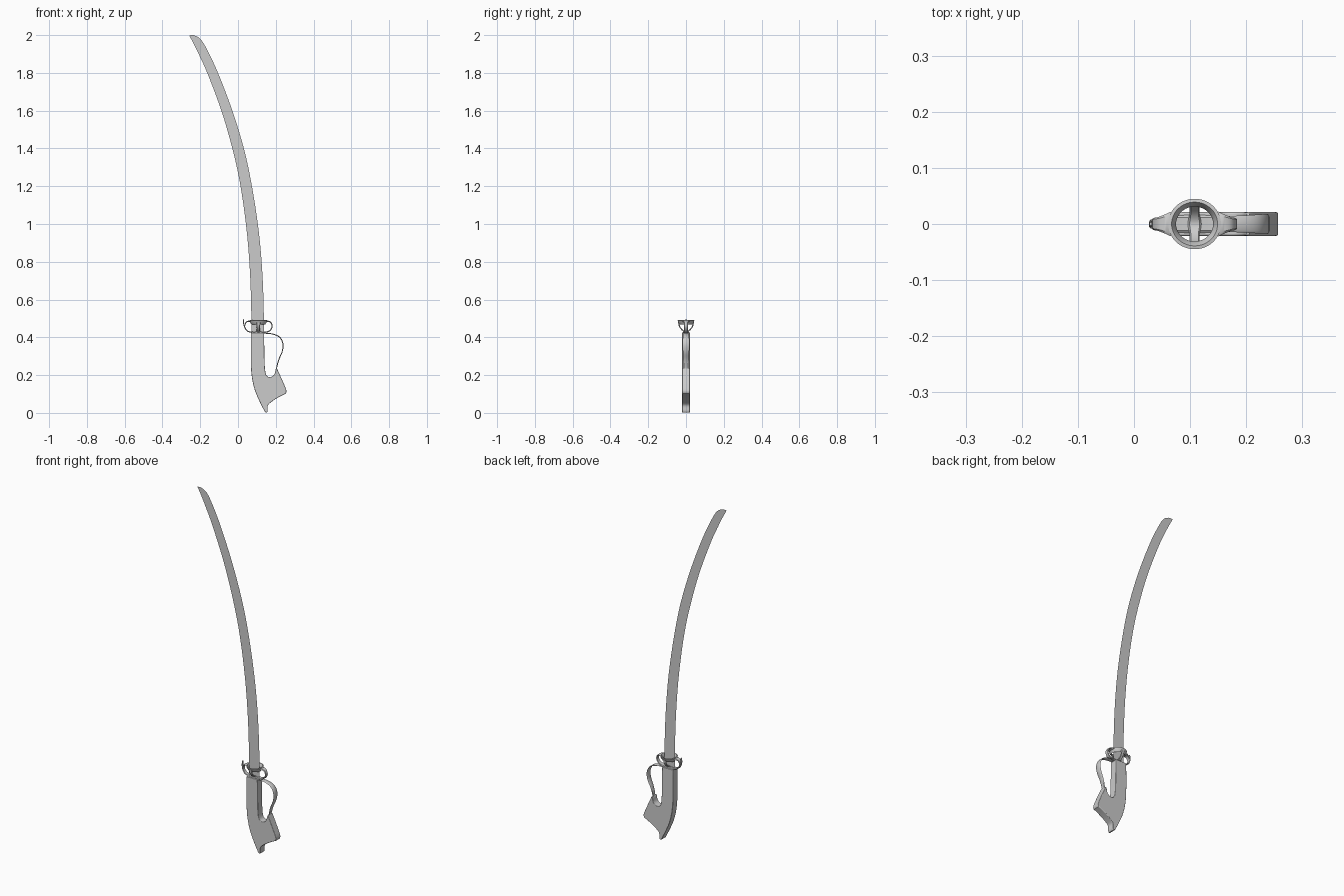
import bpy, bmesh, math
from mathutils import Vector

if "Cube" in bpy.data.objects:
    bpy.data.objects.remove(bpy.data.objects["Cube"])

CX = 0.108  # centre line of blade and hilt


def smooth(pts, n=5):
    """Catmull-Rom curve through points of any dimension."""
    p = [Vector(q) for q in pts]
    p = [2 * p[0] - p[1]] + p + [2 * p[-1] - p[-2]]
    out = []
    for a, b, c, d in zip(p, p[1:], p[2:], p[3:]):
        for i in range(n):
            t = i / n
            out.append(0.5 * (2 * b + (c - a) * t + (2 * a - 5 * b + 4 * c - d) * t * t
                              + (3 * b - a - 3 * c + d) * t ** 3))
    return out + [p[-2]]


def finish(name, bm, angle=35):
    bmesh.ops.recalc_face_normals(bm, faces=bm.faces)
    me = bpy.data.meshes.new(name)
    bm.to_mesh(me)
    bm.free()
    ob = bpy.data.objects.new(name, me)
    bpy.context.collection.objects.link(ob)
    bpy.ops.object.select_all(action='DESELECT')
    bpy.context.view_layer.objects.active = ob
    ob.select_set(True)
    bpy.ops.object.shade_smooth_by_angle(angle=math.radians(angle))
    return ob


def loft(bm, rings, closed=False):
    """Join equal vertex rings with quads, capping open ends."""
    k = len(rings[0])
    vs = [[bm.verts.new(c) for c in r] for r in rings]
    for a, b in zip(vs, vs[1:] + vs[:1] if closed else vs[1:]):
        for i in range(k):
            bm.faces.new((a[i], a[(i + 1) % k], b[(i + 1) % k], b[i]))
    if not closed:
        bm.faces.new(vs[0])
        bm.faces.new(vs[-1])


def strap(name, pts, thick=0.006, across='y'):
    """Bent ribbon; pts are (along, z, half width)."""
    path = smooth(pts)
    rings = []
    for i, p in enumerate(path):
        t = path[min(i + 1, len(path) - 1)] - path[max(i - 1, 0)]
        n = Vector((-t[1], t[0])).normalized() * thick / 2
        ring = []
        for s, w in ((1, 0.75), (0, 1), (-1, 0.75), (-1, -0.75), (0, -1), (1, -0.75)):
            u, z, v = p[0] + n.x * s, p[1] + n.y * s, w * p[2]
            ring.append((u, v, z) if across == 'y' else (CX + v, u, z))
        rings.append(ring)
    bm = bmesh.new()
    loft(bm, rings)
    return finish(name, bm)


# blade: flat curved sheet, rows of (left x, left z, right x, right z)
rows = smooth([(0.071, 0.42, 0.137, 0.42), (0.069, 0.6, 0.135, 0.6), (0.06, 0.8, 0.125, 0.8),
               (0.042, 1.0, 0.105, 1.0), (0.01, 1.22, 0.07, 1.22), (-0.03, 1.4, 0.031, 1.4),
               (-0.088, 1.6, -0.03, 1.6), (-0.163, 1.8, -0.106, 1.8), (-0.213, 1.91, -0.17, 1.935),
               (-0.235, 1.955, -0.203, 1.983), (-0.259, 1.999, -0.235, 2.0)])
bm = bmesh.new()
pairs = [(bm.verts.new((r[0], 0, r[1])), bm.verts.new((r[2], 0, r[3]))) for r in rows]
for a, b in zip(pairs, pairs[1:]):
    bm.faces.new((a[0], a[1], b[1], b[0]))
finish("blade", bm)

# grip: extruded profile with hooked pommel and rounded edges
outline = []
for part in (
    [(0.068, 0.425), (0.068, 0.26), (0.075, 0.18), (0.091, 0.115), (0.117, 0.055), (0.143, 0.004)],
    [(0.152, 0.0), (0.157, 0.012), (0.158, 0.04), (0.182, 0.062), (0.215, 0.083), (0.242, 0.097)],
    [(0.253, 0.102), (0.256, 0.12), (0.238, 0.165), (0.205, 0.238)],
    [(0.2, 0.232), (0.192, 0.203), (0.172, 0.19), (0.152, 0.197), (0.143, 0.23), (0.14, 0.3), (0.138, 0.425)],
):
    outline += smooth(part, 4)
bm = bmesh.new()
loft(bm, [[(p[0], y, p[1]) for p in outline] for y in (-0.021, 0.021)])
grip = finish("grip", bm)
bev = grip.modifiers.new("rounding", 'BEVEL')
bev.width, bev.segments, bev.limit_method = 0.006, 3, 'ANGLE'
bev.angle_limit = math.radians(50)

# guard ring: flared oval band round the blade
bm = bmesh.new()
rings = []
for i in range(48):
    c, s = math.cos(i * math.tau / 48), math.sin(i * math.tau / 48)
    rings.append([(CX + (r + 0.002) * c, r * s, z) for r, z in
                  ((0.045, 0.49), (0.041, 0.478), (0.034, 0.468), (0.031, 0.472), (0.034, 0.483), (0.039, 0.491))])
loft(bm, rings, closed=True)
finish("guard_ring", bm, 50)

# guard cradle: side struts from the hilt up to the ring
strap("guard_cradle", [(-0.039, 0.48, 0.011), (-0.034, 0.458, 0.009), (-0.019, 0.438, 0.009), (0, 0.43, 0.012),
                       (0.019, 0.438, 0.009), (0.034, 0.458, 0.009), (0.039, 0.48, 0.011)], across='x')

# side loops: ribbons curling from under the ring out and back to it
for side, name in ((-1, "left_loop"), (1, "right_loop")):
    strap(name, [(CX + side * d, z, w) for d, z, w in
                 ((0.0, 0.427, 0.016), (0.035, 0.427, 0.015), (0.06, 0.435, 0.012), (0.073, 0.457, 0.011),
                  (0.066, 0.478, 0.012), (0.053, 0.485, 0.017), (0.042, 0.484, 0.022))])
strap("loop_tip", [(0.034, 0.455, 0.009), (0.029, 0.475, 0.007), (0.03, 0.497, 0.003)], 0.004)

# knuckle guard: thin strap from the hilt collar to the pommel horn
strap("knuckle_guard", [(0.075, 0.423, 0.018), (0.14, 0.422, 0.014), (0.19, 0.416, 0.015), (0.223, 0.398, 0.017),
                        (0.238, 0.365, 0.018), (0.234, 0.325, 0.017), (0.217, 0.285, 0.015),
                        (0.207, 0.25, 0.013), (0.202, 0.222, 0.012)], 0.005)
